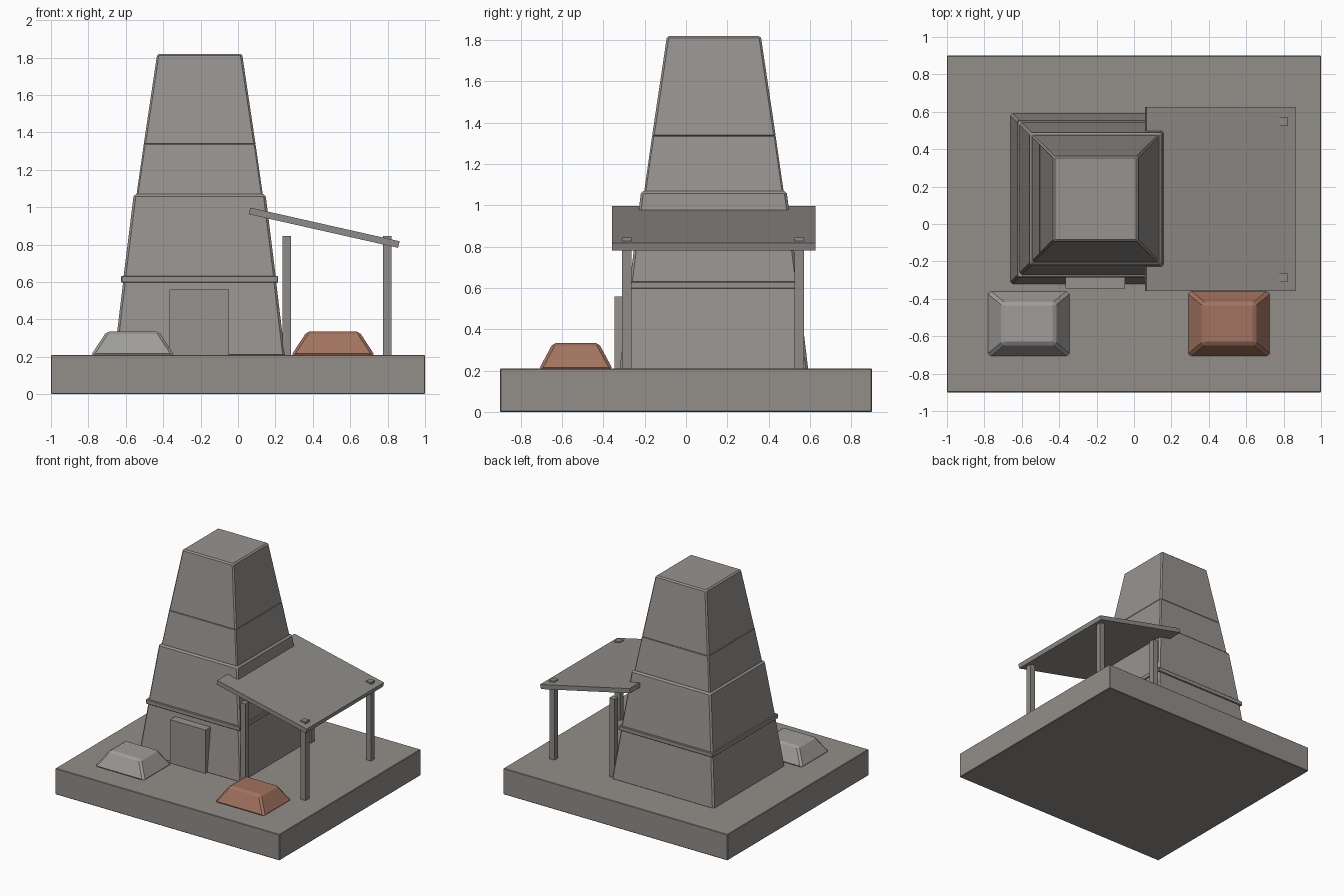
import bpy
import bmesh
import math

cube = bpy.data.objects.get("Cube")
if cube:
    bpy.data.objects.remove(cube, do_unlink=True)


def material(name, rgb):
    mat = bpy.data.materials.new(name)
    mat.use_nodes = True
    mat.diffuse_color = (*rgb, 1)
    mat.node_tree.nodes["Principled BSDF"].inputs["Base Color"].default_value = (*rgb, 1)
    return mat


ground_stone = material("ground stone", (0.29, 0.27, 0.25))
wall_stone = material("wall stone", (0.31, 0.29, 0.275))
pale_slag = material("pale slag", (0.35, 0.335, 0.32))
grey_timber = material("grey timber", (0.275, 0.26, 0.245))
red_ore = material("red ore", (0.36, 0.17, 0.115))


def block(name, mat, centre, z0, z1, bottom, top=None, bevel=0.0):
    """Straight or tapered block; bottom and top are half sizes in x and y."""
    top = top or bottom
    bm = bmesh.new()
    bmesh.ops.create_cube(bm, size=2)
    for v in bm.verts:
        half = top if v.co.z > 0 else bottom
        z = z1 if v.co.z > 0 else z0
        v.co = (centre[0] + v.co.x * half[0], centre[1] + v.co.y * half[1], z)
    mesh = bpy.data.meshes.new(name)
    bm.to_mesh(mesh)
    bm.free()
    mesh.materials.append(mat)
    obj = bpy.data.objects.new(name, mesh)
    bpy.context.collection.objects.link(obj)
    if bevel:
        mod = obj.modifiers.new("Bevel", "BEVEL")
        mod.width = bevel
        mod.segments = 1
        mod.limit_method = "NONE"
    return obj


GROUND = 0.21

# Ground slab
block("ground_slab", ground_stone, (0, 0), 0, GROUND, (1, 0.9), bevel=0.004)

# Square furnace tower: name, z range, half width at bottom and top, bevel
TOWER = (-0.205, 0.135)
tiers = [
    ("tower_foot", GROUND - 0.01, 0.61, 0.457, 0.408, 0.012),
    ("tower_collar", 0.597, 0.632, 0.42, 0.42, 0.004),
    ("tower_middle", 0.62, 1.07, 0.408, 0.352, 0.012),
    ("tower_shoulder", 1.05, 1.342, 0.34, 0.298, 0.008),
    ("tower_stack", 1.33, 1.82, 0.3, 0.227, 0.01),
]
for name, z0, z1, low, high, bevel in tiers:
    block(name, wall_stone, TOWER, z0, z1, (low, low), (high, high), bevel)

# Door plate against the front of the tower
block("furnace_door", wall_stone, (-0.207, -0.312), GROUND, 0.56, (0.158, 0.033))

# Lean-to posts
for side, x in (("inner", 0.26), ("outer", 0.797)):
    for end, y in (("front", -0.286), ("back", 0.548)):
        block(f"{side}_{end}_post", grey_timber, (x, y), GROUND, 0.845, (0.023, 0.023))

# Sloping lean-to roof
roof = block("lean_to_roof", grey_timber, (0, 0), -0.018, 0.018, (0.409, 0.492))
roof.location = (0.461, 0.134, 0.89)
roof.rotation_euler.y = math.radians(12.7)

# Heaps of slag and ore
for name, mat, x in (("slag_heap", pale_slag, -0.563), ("ore_heap", red_ore, 0.508)):
    block(name, mat, (x, -0.533), GROUND - 0.005, 0.335, (0.225, 0.18), (0.14, 0.11), 0.014)
